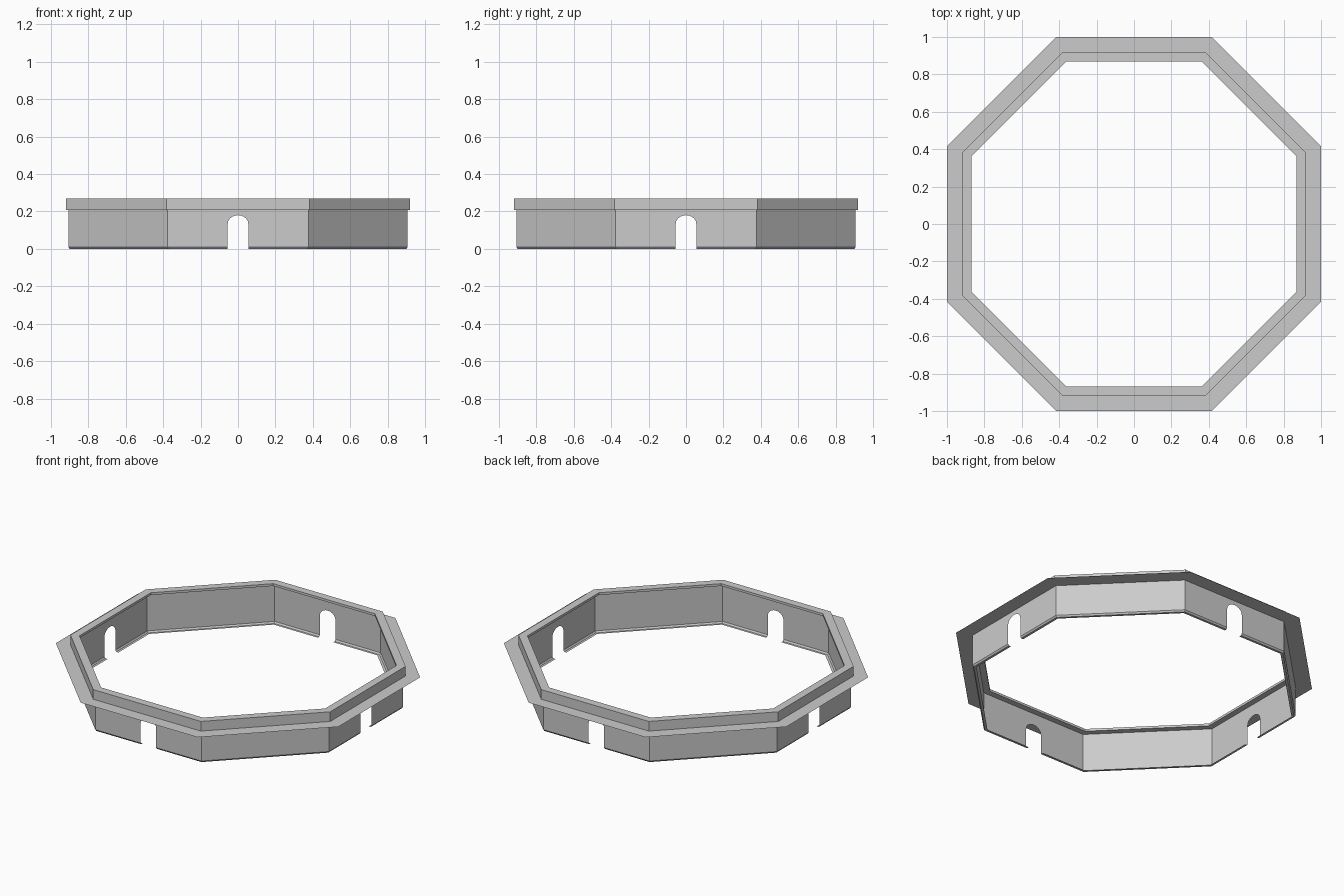
import bpy, bmesh, math

if "Cube" in bpy.data.objects:
    bpy.data.objects.remove(bpy.data.objects["Cube"])

T = math.tan(math.pi / 8)   # half side length per unit of apothem
ARCH_W, ARCH_SPRING, ARCH_RISE = 0.055, 0.135, 0.045


def place(bm, k, pts):
    """Face on octagon side k from (tangent offset, apothem, z) points."""
    t = k * math.pi / 4
    c, s = math.cos(t), math.sin(t)
    bm.faces.new([bm.verts.new((a * c - u * s, a * s + u * c, z)) for u, a, z in pts])


def finish(bm, name):
    bmesh.ops.remove_doubles(bm, verts=bm.verts, dist=1e-5)
    me = bpy.data.meshes.new(name)
    bm.to_mesh(me)
    bm.free()
    ob = bpy.data.objects.new(name, me)
    bpy.context.collection.objects.link(ob)


def sweep(bm, k, profile, gap=0):
    """Run an (apothem, z) profile along side k, optionally leaving a middle gap."""
    for (a0, z0), (a1, z1) in zip(profile, profile[1:]):
        h0, h1 = a0 * T, a1 * T
        if gap:
            place(bm, k, [(-h0, a0, z0), (-gap, a0, z0), (-gap, a1, z1), (-h1, a1, z1)])
            place(bm, k, [(gap, a0, z0), (h0, a0, z0), (h1, a1, z1), (gap, a1, z1)])
        else:
            place(bm, k, [(-h0, a0, z0), (h0, a0, z0), (h1, a1, z1), (-h1, a1, z1)])


# Flat thin flange around the outside
bm = bmesh.new()
for k in range(8):
    sweep(bm, k, [(1.0, 0.208), (0.907, 0.208)])
finish(bm, "flange")

# Raised top rim with a small inner lip
bm = bmesh.new()
for k in range(8):
    sweep(bm, k, [(0.92, 0.208), (0.92, 0.27), (0.87, 0.27), (0.87, 0.255), (0.907, 0.255)])
finish(bm, "top_rim")

# Thin wall with a folded foot; every second side has an arched opening
bm = bmesh.new()
A, Z0, Z1 = 0.907, 0.01, 0.255
foot = [(0.885, 0.0), (0.90, 0.0), (A, Z0)]
for k in range(8):
    if k % 2:
        sweep(bm, k, foot + [(A, Z1)])
        continue
    sweep(bm, k, foot, ARCH_W)
    h = A * T
    arch = [(-ARCH_W * math.cos(i * math.pi / 10),
             ARCH_SPRING + ARCH_RISE * math.sin(i * math.pi / 10)) for i in range(11)]
    outline = ([(-h, Z0), (-ARCH_W, Z0)] + arch +
               [(ARCH_W, Z0), (h, Z0), (h, Z1), (-h, Z1)])
    place(bm, k, [(u, A, z) for u, z in outline])
finish(bm, "arched_wall")
